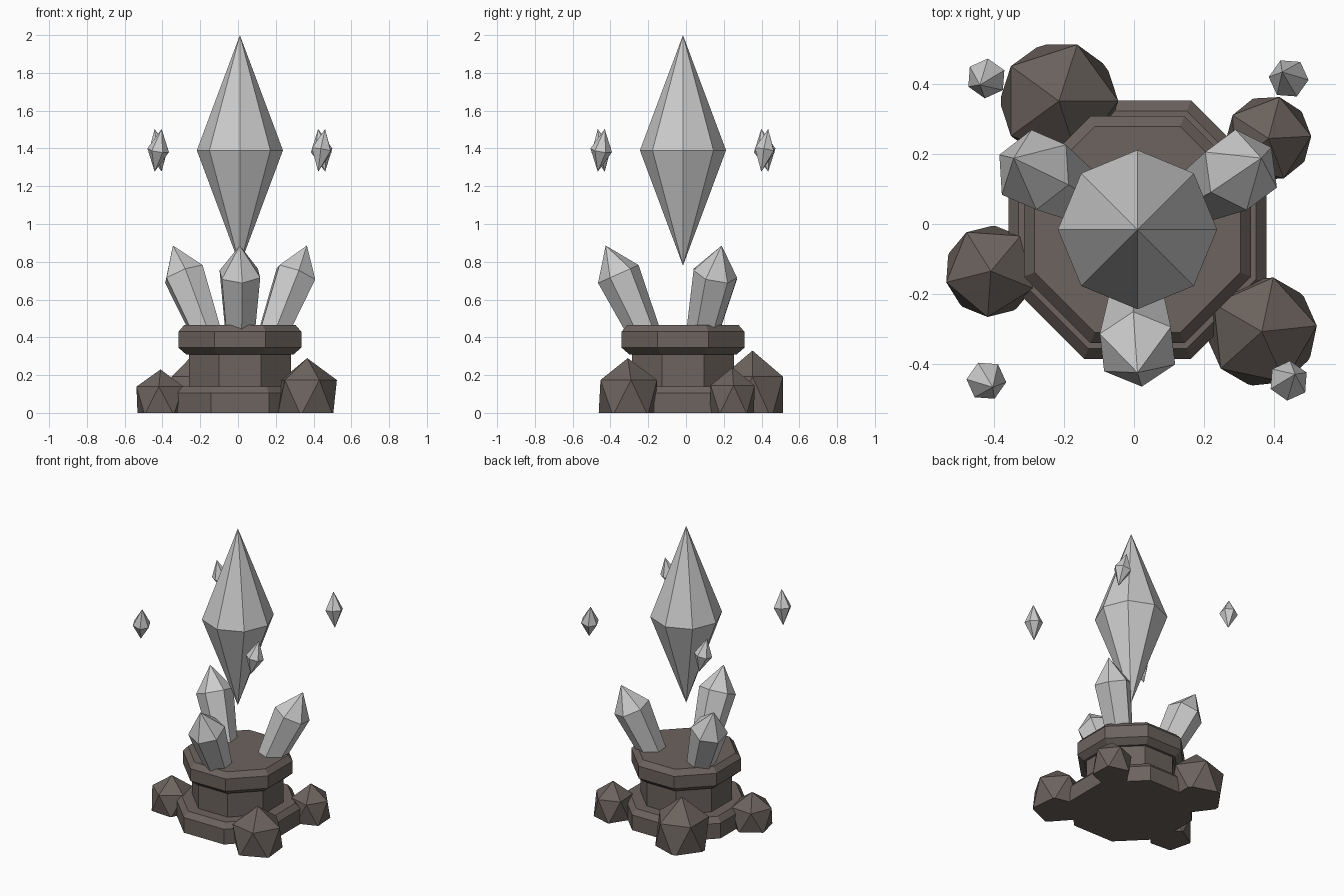
import bpy, bmesh
from math import radians, cos, sin, pi
from mathutils import Matrix, Vector

cube = bpy.data.objects.get("Cube")
if cube:
    bpy.data.objects.remove(cube, do_unlink=True)


def material(name, color):
    m = bpy.data.materials.new(name)
    m.use_nodes = True
    m.diffuse_color = color
    bsdf = next(n for n in m.node_tree.nodes if n.type == 'BSDF_PRINCIPLED')
    bsdf.inputs["Base Color"].default_value = color
    return m


STONE = material("brown grey stone", (0.15, 0.125, 0.112, 1))
CRYSTAL = material("pale grey crystal", (0.6, 0.6, 0.6, 1))
CENTRE = Matrix.Translation((0.01, -0.016, 0))


def rot(degrees, axis):
    return Matrix.Rotation(radians(degrees), 4, axis)


def finish(name, bm, mat, matrix):
    bmesh.ops.recalc_face_normals(bm, faces=bm.faces)
    mesh = bpy.data.meshes.new(name)
    bm.to_mesh(mesh)
    bm.free()
    mesh.materials.append(mat)
    obj = bpy.data.objects.new(name, mesh)
    obj.matrix_world = matrix
    bpy.context.collection.objects.link(obj)


def loft(name, profile, sides, mat, matrix):
    """Faceted solid from (radius, height) rings; radius 0 makes a point."""
    bm = bmesh.new()
    rings = []
    for r, z in profile:
        count = sides if r else 1
        rings.append([bm.verts.new((r * cos(2 * pi * i / sides),
                                    r * sin(2 * pi * i / sides), z))
                      for i in range(count)])
    for low, high in zip(rings, rings[1:]):
        for i in range(sides):
            j = (i + 1) % sides
            corners = [low[i % len(low)], low[j % len(low)],
                       high[j % len(high)], high[i % len(high)]]
            bm.faces.new(list(dict.fromkeys(corners)))
    for ring in (rings[0], rings[-1]):
        if len(ring) > 1:
            bm.faces.new(ring)
    finish(name, bm, mat, matrix)


# Octagonal pedestal: sizes are half widths across the flats
def octagon(name, profile):
    k = cos(pi / 8)
    loft(name, [(a / k, z) for a, z in profile], 8, STONE, CENTRE @ rot(22.5, 'Z'))


octagon("pedestal_base", [(0.37, 0), (0.37, 0.105), (0.34, 0.14)])
octagon("pedestal_column", [(0.27, 0.12), (0.27, 0.33)])
octagon("pedestal_cap", [(0.285, 0.31), (0.325, 0.345), (0.325, 0.43), (0.295, 0.465)])

# Large floating crystal
loft("main_crystal", [(0, 0.78), (0.228, 1.39), (0, 2.0)], 8, CRYSTAL, CENTRE)

# Three crystals leaning out of the cap
for side, angle in (("front", -90), ("back_left", 30), ("back_right", 150)):
    place = (CENTRE @ rot(angle, 'Z') @ Matrix.Translation((0.202, 0, 0.42))
             @ rot(24, 'Y') @ rot(6, 'Z'))
    loft(side + "_leaning_crystal", [(0.085, 0), (0.118, 0.345), (0, 0.51)],
         6, CRYSTAL, place)

# Four small floating shards, tilted around the ring
for k, side in enumerate(("back_left", "back_right", "front_right", "front_left")):
    place = (CENTRE @ rot(45 + 90 * k, 'Z') @ Matrix.Translation((0.612, 0, 1.39))
             @ rot(-13, 'X') @ rot(10, 'Z'))
    loft(side + "_shard", [(0, -0.116), (0.058, 0), (0, 0.116)], 6, CRYSTAL, place)


# Boulders: stretched icosahedra cut flat at the ground
def boulder(name, centre, radius, height, turn):
    bm = bmesh.new()
    shape = (Matrix.Translation(centre) @ rot(turn, 'Z')
             @ Matrix.Diagonal((radius, radius, height, 1)))
    bmesh.ops.create_icosphere(bm, subdivisions=1, radius=1, matrix=shape)
    cut = bmesh.ops.bisect_plane(bm, geom=bm.verts[:] + bm.edges[:] + bm.faces[:],
                                 plane_co=Vector((0, 0, 0)), plane_no=Vector((0, 0, 1)),
                                 clear_inner=True)
    rim = [e for e in cut["geom_cut"] if isinstance(e, bmesh.types.BMEdge)]
    bmesh.ops.contextual_create(bm, geom=rim)
    finish(name, bm, STONE, Matrix.Identity(4))


boulder("back_right_boulder", (-0.215, 0.352, 0.08), 0.19, 0.25, 0)
boulder("front_left_boulder", (0.366, -0.308, 0.08), 0.177, 0.21, 6)
boulder("front_right_boulder", (-0.41, -0.135, 0.065), 0.147, 0.165, -22)
boulder("back_left_boulder", (0.385, 0.245, 0.07), 0.137, 0.17, 3)
